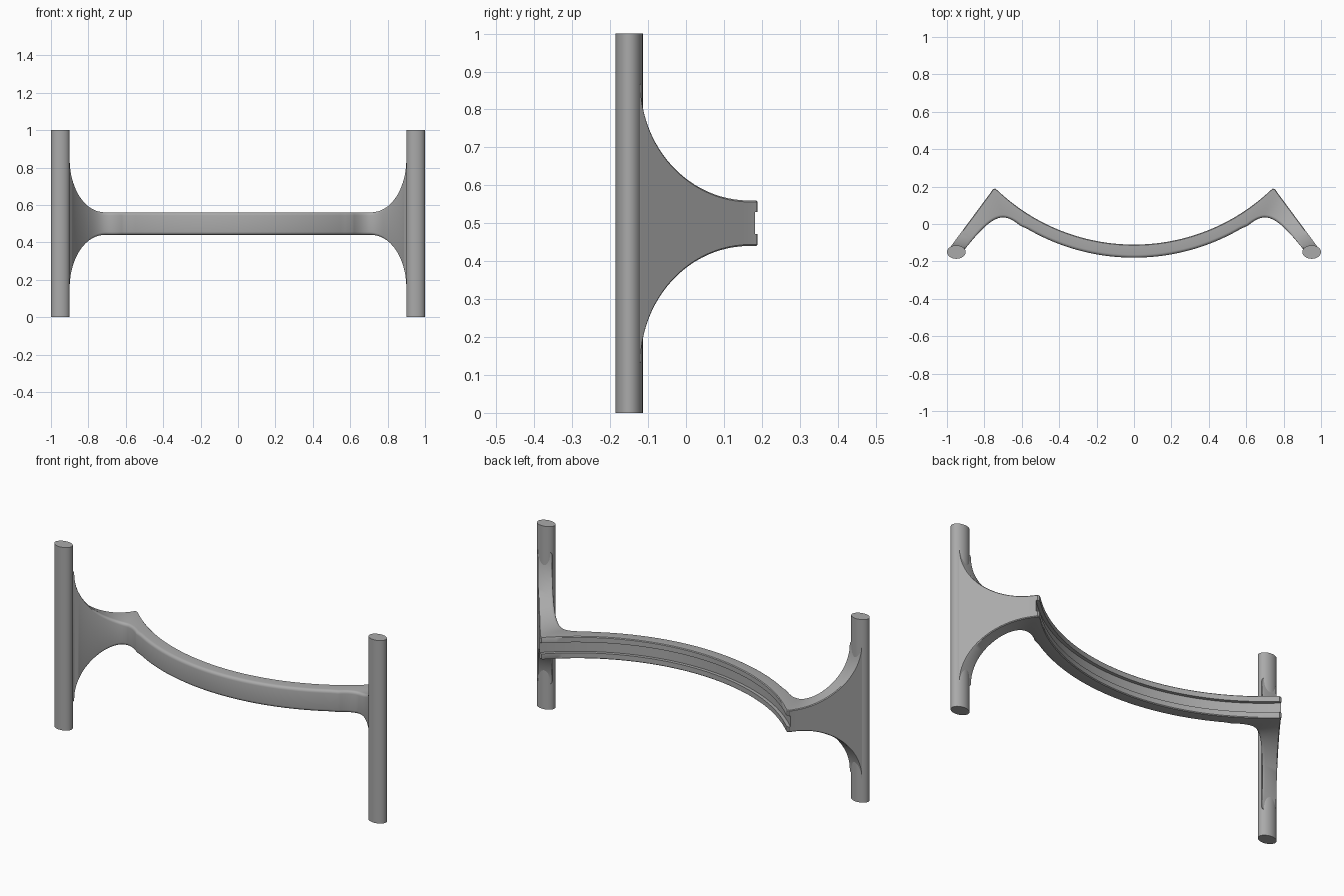
import bpy, bmesh
from math import sin, cos, pi, sqrt

cube = bpy.data.objects.get("Cube")
if cube:
    bpy.data.objects.remove(cube)

grey = bpy.data.materials.new("satin_grey")
grey.use_nodes = True
GREY = (0.4, 0.4, 0.4, 1)
grey.diffuse_color = GREY
grey.node_tree.nodes["Principled BSDF"].inputs["Base Color"].default_value = GREY

MID = 0.5                      # height of the beam centre line
ARC_Y = 0.954                  # centre of the bowed beam
R_BACK, R_FRONT = 1.064, 1.134


def finish(bm, name):
    bmesh.ops.recalc_face_normals(bm, faces=bm.faces)
    mesh = bpy.data.meshes.new(name)
    bm.to_mesh(mesh)
    bm.free()
    mesh.materials.append(grey)
    obj = bpy.data.objects.new(name, mesh)
    bpy.context.collection.objects.link(obj)
    return obj


def smooth(obj):
    bpy.ops.object.select_all(action='DESELECT')
    obj.select_set(True)
    bpy.context.view_layer.objects.active = obj
    bpy.ops.object.shade_smooth_by_angle(angle=0.55)


def arc(radius, t):
    return radius * sin(t), ARC_Y - radius * cos(t)


def bend(x):
    """Rounded inside of the elbow."""
    return x, 0.035 - 1.45 * (sqrt((x - 0.7) ** 2 + 0.0144) - 0.12)


def section(front, back, h_front, h_back):
    """Closed cross-section with rounded front edges."""
    length = sqrt((back[0] - front[0]) ** 2 + (back[1] - front[1]) ** 2)
    r, g = 0.016, 0.004
    top = [(r * (1 - cos(a)), h_front - r * (1 - sin(a)))
           for a in (k * pi / 8 for k in range(5))]
    top += [(length - g, h_back), (length, h_back - g)]
    ring = top + [(d, -h) for d, h in reversed(top)]
    return [(front[0] + (back[0] - front[0]) * d / length,
             front[1] + (back[1] - front[1]) * d / length, MID + h) for d, h in ring]


# Sections from the middle of the beam, round the elbow, out to the post
half = [section(arc(R_FRONT, t), arc(R_BACK, t), 0.06, 0.06)
        for t in (0.53 * i / 20 for i in range(21))]
for i in range(8):
    f = i / 7
    half.append(section(bend(0.61 + 0.075 * f), arc(R_BACK, 0.565 + 0.19 * f), 0.06, 0.06))
half.append(section(bend(0.69), (0.742, 0.189), 0.06, 0.06))
half.append(section(bend(0.695), (0.754, 0.187), 0.06, 0.06))
for i in range(25):
    a = i / 24 * pi / 2
    y = 0.17 - 0.29 * sin(a)
    half.append(section(bend(0.7 + 0.2 * sin(a)), (0.765 + 0.74 * (0.17 - y), y),
                        0.36 - 0.3 * cos(a), 0.37 - 0.31 * cos(a)))
half.append(section((0.915, -0.16), (0.992, -0.14), 0.36, 0.37))

mirrored = [[(-x, y, z) for x, y, z in ring] for ring in reversed(half[1:])]
bm = bmesh.new()
rings = [[bm.verts.new(p) for p in ring] for ring in mirrored + half]
n = len(rings[0])
for a, b in zip(rings, rings[1:]):
    for i in range(n):
        j = (i + 1) % n
        bm.faces.new((a[i], a[j], b[j], b[i]))
bm.faces.new(rings[0])
bm.faces.new(rings[-1])
beam = finish(bm, "bowed_beam")

# Groove along the back of the bow
bm = bmesh.new()
bmesh.ops.create_cone(bm, cap_ends=True, segments=200, radius1=R_BACK + 0.018,
                      radius2=R_BACK + 0.018, depth=0.058)
bmesh.ops.translate(bm, verts=bm.verts, vec=(0, ARC_Y, MID))
cutter = finish(bm, "groove_cutter")
cutter.hide_render = True
cut = beam.modifiers.new("groove", 'BOOLEAN')
cut.operation = 'DIFFERENCE'
cut.solver = 'EXACT'
cut.object = cutter
bpy.context.view_layer.objects.active = beam
bpy.ops.object.modifier_apply(modifier=cut.name)
bpy.data.objects.remove(cutter)
smooth(beam)

# Oval upright posts
for side, name in ((1, "left_post"), (-1, "right_post")):
    bm = bmesh.new()
    bmesh.ops.create_cone(bm, cap_ends=True, segments=48, radius1=1, radius2=1, depth=1)
    bmesh.ops.scale(bm, verts=bm.verts, vec=(0.05, 0.036, 1))
    bmesh.ops.translate(bm, verts=bm.verts, vec=(side * 0.95, -0.15, MID))
    smooth(finish(bm, name))
